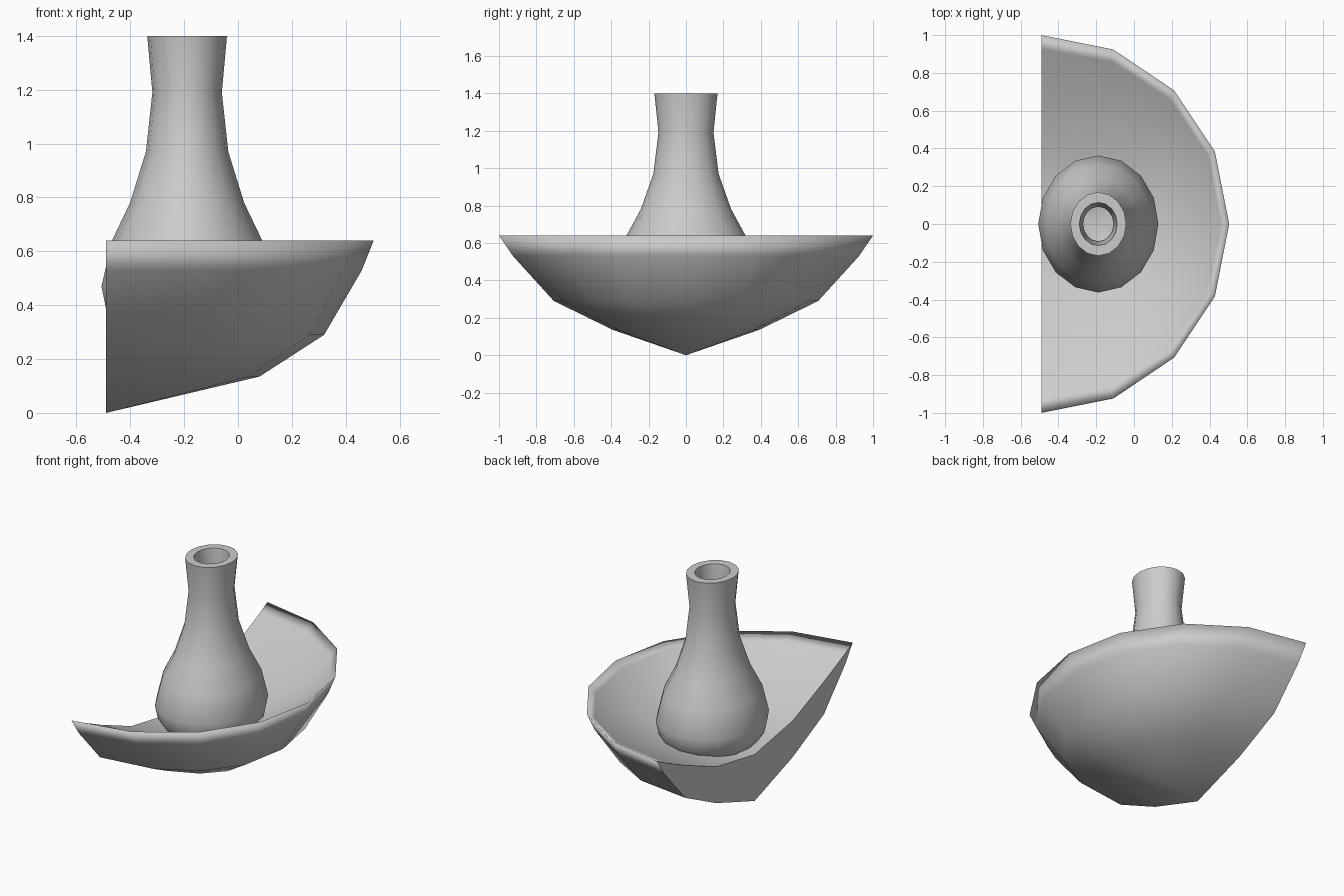
import bpy, bmesh
from math import sin, cos, pi

if "Cube" in bpy.data.objects:
    bpy.data.objects.remove(bpy.data.objects["Cube"])


def finish(bm, name):
    bmesh.ops.recalc_face_normals(bm, faces=bm.faces)
    me = bpy.data.meshes.new(name)
    bm.to_mesh(me)
    bm.free()
    ob = bpy.data.objects.new(name, me)
    bpy.context.collection.objects.link(ob)
    return ob


def loft(bm, rows, closed):
    for a, b in zip(rows, rows[1:]):
        n = max(len(a), len(b))
        for i in range(n if closed else n - 1):
            j = (i + 1) % n
            pa = [a[0]] if len(a) == 1 else [a[i], a[j]]
            pb = [b[0]] if len(b) == 1 else [b[j], b[i]]
            bm.faces.new(pa + pb)


# half bowl: levels are (reach in x, reach in y, outer z, inner z, roundness)
CUT = -0.49
levels = [(0.57, 0.39, 0.135, 0.37, 0.9), (0.81, 0.707, 0.29, 0.50, 0.88),
          (0.95, 0.925, 0.53, 0.60, 0.97)]
bm = bmesh.new()


def half_ring(rx, ry, z, p):
    ring = []
    for k in range(9):
        s = sin(-pi / 2 + k * pi / 8)
        c = sin(k * pi / 8)
        x = rx * c ** p if 0 < k < 8 else 0
        y = ry * abs(s) ** p * (1 if s > 0 else -1) if k != 4 else 0
        ring.append(bm.verts.new((CUT + x, y, z)))
    return ring


rim = half_ring(0.994, 1.0, 0.64, 1)
outer = [[bm.verts.new((CUT, 0, 0))]] + [half_ring(l[0], l[1], l[2], l[4]) for l in levels] + [rim]
inner = [[bm.verts.new((CUT, 0, 0.30))]] + [half_ring(l[0], l[1], l[3], l[4]) for l in levels] + [rim]
loft(bm, outer, False)
loft(bm, inner, False)
for f in bm.faces:
    f.smooth = True
# flat cut face with sharp borders; the rim itself stays smooth
for side in (0, -1):
    for i in range(4):
        loop = [outer[i][side], outer[i + 1][side], inner[i + 1][side], inner[i][side]]
        for e in bm.faces.new(list(dict.fromkeys(loop))).edges:
            e.smooth = False
finish(bm, "half_bowl")

# hollow oval bottle: outside from the base up, then inside back down
profile = [(0, 0.29), (0.19, 0.29), (0.265, 0.33), (0.301, 0.385), (0.318, 0.47), (0.279, 0.64),
           (0.212, 0.78), (0.153, 0.97), (0.129, 1.19), (0.148, 1.4), (0.1, 1.4), (0.08, 1.19),
           (0.105, 0.97), (0.16, 0.78), (0.225, 0.64), (0.265, 0.47), (0.17, 0.37), (0, 0.37)]
bm = bmesh.new()
rows = []
for r, z in profile:
    n = 16 if r else 1
    rows.append([bm.verts.new((-0.189 + r * cos(2 * pi * k / n), 1.14 * r * sin(2 * pi * k / n), z))
                 for k in range(n)])
loft(bm, rows, True)
bottle = finish(bm, "bottle")
bottle.select_set(True)
bpy.context.view_layer.objects.active = bottle
bpy.ops.object.shade_smooth_by_angle(angle=0.8)
